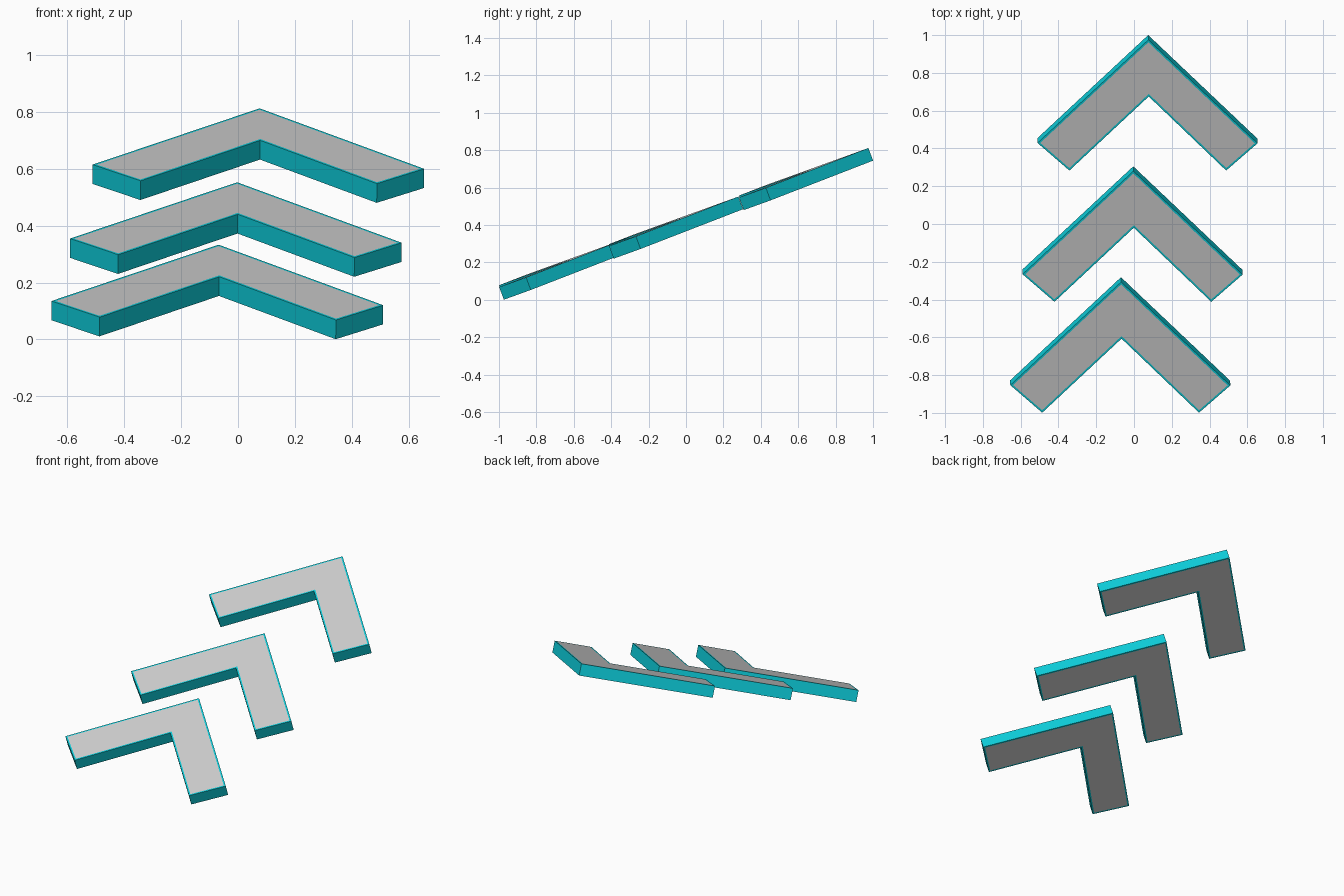
import bpy, bmesh
from mathutils import Vector

if "Cube" in bpy.data.objects:
    bpy.data.objects.remove(bpy.data.objects["Cube"])


def material(name, rgb):
    m = bpy.data.materials.new(name)
    m.diffuse_color = (*rgb, 1)
    m.use_nodes = True
    m.node_tree.nodes["Principled BSDF"].inputs["Base Color"].default_value = m.diffuse_color
    return m


TEAL = material("teal", (0.004, 0.62, 0.71))
GREY = material("grey", (0.62, 0.62, 0.62))

# Chevron outline seen from above, relative to its outer tip
OUTLINE = [(0, 0), (-0.587, -0.546), (-0.418, -0.692),
           (0.002, -0.30), (0.412, -0.692), (0.578, -0.548)]
NORMAL = Vector((0.012, -0.375, 1)).normalized()
THICKNESS = 0.072
RIM = 0.01


def on_slope(x, y):
    """Point on the shared sloping top plane."""
    return Vector((x, y, 0.447 + 0.375 * y - 0.012 * x))


def chevron(name, tip_x, tip_y):
    bm = bmesh.new()
    top = [on_slope(tip_x + x, tip_y + y) for x, y in OUTLINE]
    upper = [bm.verts.new(p) for p in top]
    lower = [bm.verts.new(p - NORMAL * THICKNESS) for p in top]
    caps = [bm.faces.new(upper), bm.faces.new(lower[::-1])]
    # Side walls
    n = len(top)
    for i in range(n):
        j = (i + 1) % n
        bm.faces.new((upper[j], upper[i], lower[i], lower[j]))
    bmesh.ops.recalc_face_normals(bm, faces=bm.faces[:])
    # Grey panels inside a thin teal rim, above and below
    for cap in caps:
        bmesh.ops.inset_region(bm, faces=[cap], thickness=RIM, use_even_offset=True)
        cap.material_index = 1
    mesh = bpy.data.meshes.new(name)
    bm.to_mesh(mesh)
    bm.free()
    mesh.materials.append(TEAL)
    mesh.materials.append(GREY)
    bpy.context.collection.objects.link(bpy.data.objects.new(name, mesh))


# Three chevrons climbing the slope
chevron("lower_chevron", -0.068, -0.307)
chevron("middle_chevron", -0.003, 0.28)
chevron("upper_chevron", 0.076, 0.975)
